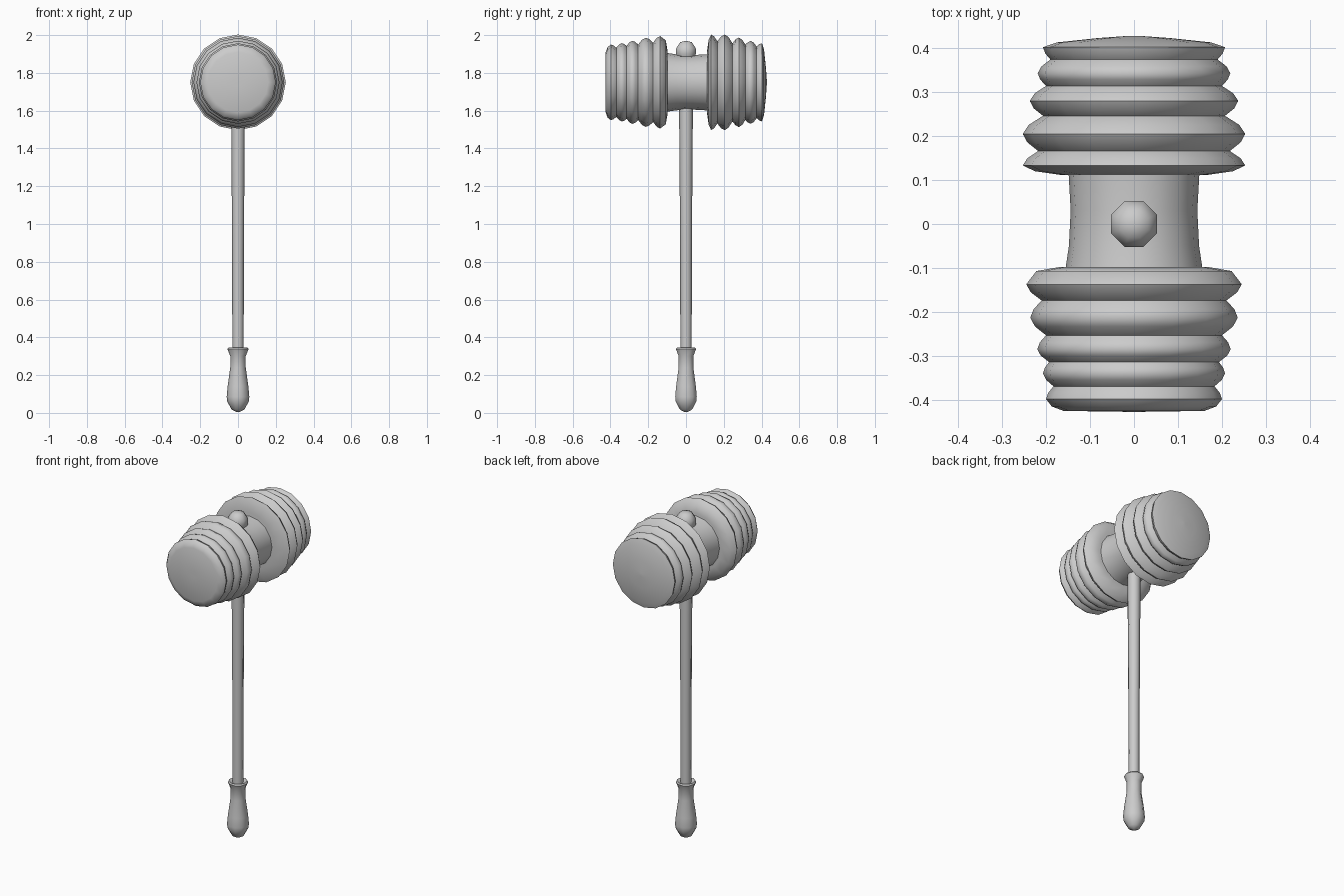
import bpy, bmesh, math

if "Cube" in bpy.data.objects:
    bpy.data.objects.remove(bpy.data.objects["Cube"])

HEAD_Z = 1.75


def lathe(name, profile, sides, along_y=False, z=0.0, turn=0.0, angle=50):
    """Closed turned solid from (radius, position) pairs."""
    bm = bmesh.new()
    rings = []
    for r, p in profile:
        ring = []
        for i in range(sides):
            a = 2 * math.pi * i / sides + turn
            u, v = r * math.cos(a), r * math.sin(a)
            ring.append(bm.verts.new((u, p, v + z) if along_y else (u, v, p + z)))
        rings.append(ring)
    for lo, hi in zip(rings, rings[1:]):
        for i in range(sides):
            j = (i + 1) % sides
            bm.faces.new((lo[i], lo[j], hi[j], hi[i]))
    bm.faces.new(rings[0])
    bm.faces.new(rings[-1])
    bmesh.ops.recalc_face_normals(bm, faces=bm.faces)
    mesh = bpy.data.meshes.new(name)
    bm.to_mesh(mesh)
    bm.free()
    obj = bpy.data.objects.new(name, mesh)
    bpy.context.collection.objects.link(obj)
    bpy.ops.object.select_all(action='DESELECT')
    obj.select_set(True)
    bpy.context.view_layer.objects.active = obj
    bpy.ops.object.shade_smooth_by_angle(angle=math.radians(angle))
    return obj


def ribbed(ribs, grooves):
    """Rounded ribs (radius, y) separated by grooves (radius, y)."""
    pts = []
    for k, (r, y) in enumerate(ribs):
        for side in (k - 1, k):
            if 0 <= side < len(grooves):
                gr, gy = grooves[side]
                shoulder = (r - 0.3 * (r - gr), y + 0.5 * (gy - y))
                pts += [shoulder, (r, y)] if side < k else [shoulder, (gr, gy)]
            elif side < 0:
                pts.append((r, y))
    return pts


# Rear half of the head: sharp inner rim, domed striking face
rear = [(0.02, 0.11), (0.17, 0.112), (0.225, 0.12)]
rear += ribbed([(0.253, 0.133), (0.253, 0.205), (0.237, 0.28), (0.219, 0.343), (0.207, 0.402)],
               [(0.218, 0.166), (0.207, 0.246), (0.2, 0.314), (0.19, 0.374)])
rear += [(0.175, 0.413), (0.08, 0.423), (0.01, 0.428)]
lathe("head_rear", rear, 16, True, HEAD_Z)

# Front half of the head: rounder inner rim, flat striking face
front = [(0.02, -0.097), (0.17, -0.098), (0.222, -0.107)]
front += ribbed([(0.245, -0.137), (0.236, -0.213), (0.22, -0.285), (0.207, -0.34), (0.2, -0.398)],
                [(0.21, -0.174), (0.2, -0.253), (0.193, -0.314), (0.183, -0.369)])
front += [(0.187, -0.415), (0.16, -0.425), (0.02, -0.427)]
lathe("head_front", front, 16, True, HEAD_Z)

# Waisted neck between the halves
lathe("head_neck", [(0.157, -0.11), (0.148, -0.05), (0.144, 0.03), (0.149, 0.12)],
      16, True, HEAD_Z)

# Knob on top, where the shaft comes through
lathe("top_knob", [(0.045, 1.875), (0.056, 1.90), (0.056, 1.93), (0.034, 1.962), (0.008, 1.968)],
      8, turn=math.pi / 8)

# Long thin shaft, slightly wider towards the head
lathe("shaft", [(0.03, 0.3), (0.031, 0.8), (0.034, 1.3), (0.037, 1.65)], 8)

# Turned grip with a flared lip
lathe("grip", [(0.008, 0.004), (0.034, 0.018), (0.057, 0.06), (0.06, 0.085), (0.055, 0.14),
               (0.041, 0.24), (0.041, 0.3), (0.056, 0.338), (0.05, 0.345), (0.03, 0.335)], 10)
